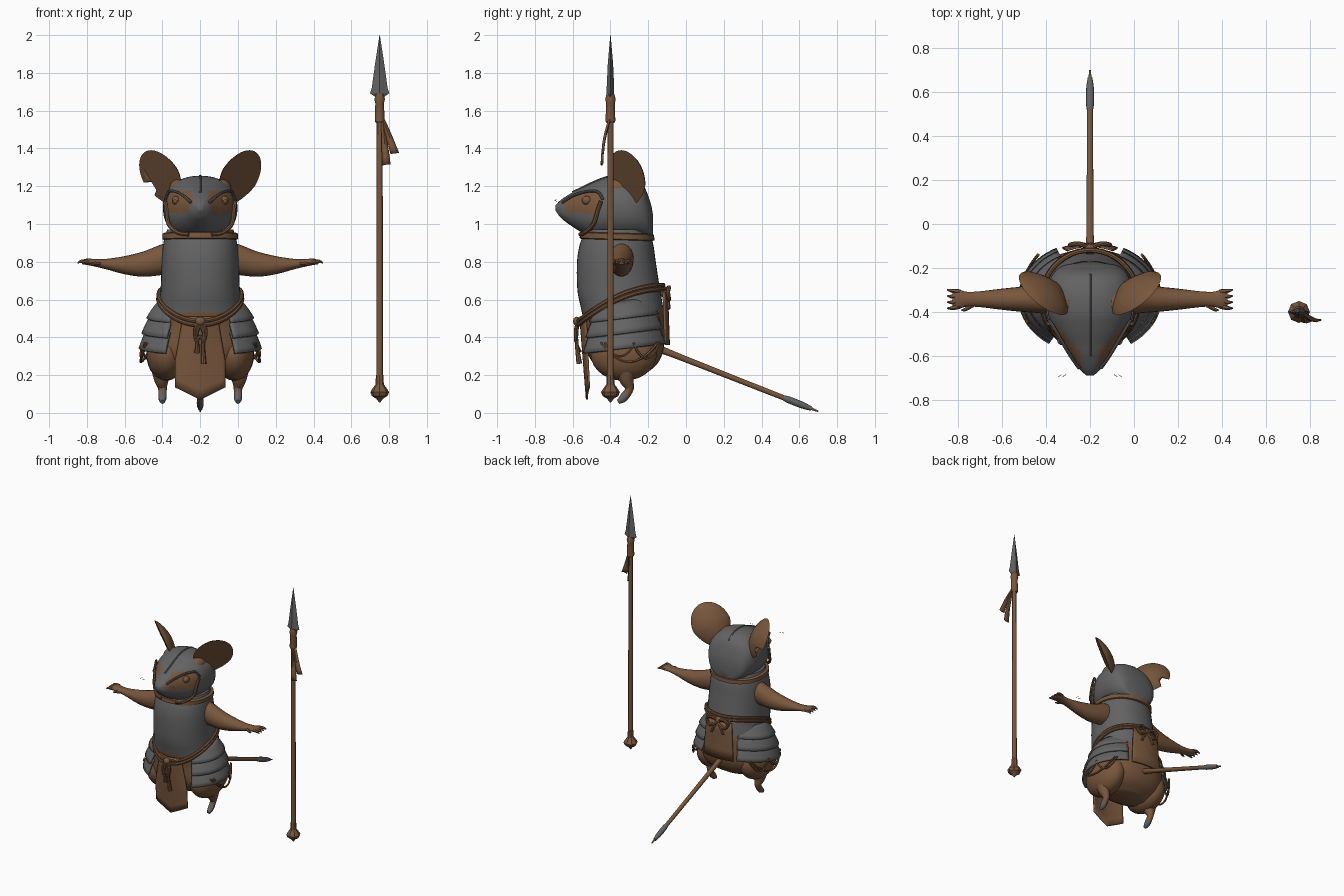
import bpy, bmesh, math
from mathutils import Vector

if "Cube" in bpy.data.objects:
    bpy.data.objects.remove(bpy.data.objects["Cube"])

CX = -0.2   # mirror plane of the figure


def mat(name, c):
    m = bpy.data.materials.new(name)
    m.diffuse_color = (*c, 1)
    m.use_nodes = True
    m.node_tree.nodes["Principled BSDF"].inputs["Base Color"].default_value = m.diffuse_color
    return m


GREY = mat("armor grey", (0.125, 0.125, 0.125))
BROWN = mat("leather brown", (0.19, 0.095, 0.046))


def add(name, bm, mats, angle=40, thick=0):
    bmesh.ops.recalc_face_normals(bm, faces=bm.faces)
    me = bpy.data.meshes.new(name)
    bm.to_mesh(me)
    bm.free()
    for m in mats:
        me.materials.append(m)
    me.shade_smooth()
    me.set_sharp_from_angle(angle=math.radians(angle))
    ob = bpy.data.objects.new(name, me)
    bpy.context.collection.objects.link(ob)
    if thick:
        s = ob.modifiers.new("thickness", 'SOLIDIFY')
        s.thickness = thick
        s.offset = 0
    return ob


def loft(name, rings, mats, closed=True, cap=True, rule=None, angle=40, thick=0):
    """Skin a list of point rings; rule(face centre) gives the material index."""
    bm = bmesh.new()
    vs = [[bm.verts.new(p) for p in r] for r in rings]
    n = len(vs[0])
    for a, b in zip(vs, vs[1:]):
        for i in range(n if closed else n - 1):
            j = (i + 1) % n
            bm.faces.new((a[i], a[j], b[j], b[i]))
    if closed and cap:
        bm.faces.new(vs[0])
        bm.faces.new(vs[-1])
    if rule:
        for f in bm.faces:
            f.material_index = rule(f.calc_center_median())
    return add(name, bm, mats, angle, thick)


def smooth(rows, k=5):
    """Catmull-Rom refinement of profile rows."""
    out = []
    for i in range(len(rows) - 1):
        p = [rows[max(0, min(len(rows) - 1, i + d))] for d in (-1, 0, 1, 2)]
        for s in range(k):
            t = s / k
            out.append(tuple(0.5 * (2 * b + (c - a) * t + (2 * a - 5 * b + 4 * c - d) * t * t
                                    + (3 * b - a - 3 * c + d) * t ** 3) for a, b, c, d in zip(*p)))
    return out + [rows[-1]]


def oval(rx, ry, n=32, e=2.0):
    pts = []
    for i in range(n):
        a = 2 * math.pi * i / n
        c, s = math.cos(a), math.sin(a)
        pts.append((rx * math.copysign(abs(c) ** (2 / e), c), ry * math.copysign(abs(s) ** (2 / e), s)))
    return pts


def tube(name, pts, radii, m, n=8, loop=False):
    """Round rod along a smoothed path."""
    pts = [Vector(p) for p in pts]
    if not isinstance(radii, (list, tuple)):
        radii = [radii] * len(pts)
    rows = smooth([(*p, r) for p, r in zip(pts, radii)], 4) if len(pts) > 2 else [(*p, r) for p, r in zip(pts, radii)]
    rings = []
    u = None
    for i, r in enumerate(rows):
        d = (Vector(rows[min(i + 1, len(rows) - 1)][:3]) - Vector(rows[max(i - 1, 0)][:3])).normalized()
        if u is None:
            u = d.orthogonal().normalized()
        u = (u - d * u.dot(d)).normalized()
        v = d.cross(u)
        rings.append([Vector(r[:3]) + u * a + v * b for a, b in oval(r[3], r[3], n)])
    return loft(name, rings, [m])


def ball(name, loc, r, m):
    rows = [(math.cos(t), math.sin(t)) for t in [math.pi * (i / 14 - 0.5) * 0.98 for i in range(15)]]
    return loft(name, [[(loc[0] + a * r[0], loc[1] + b * r[1], loc[2] + s * r[2]) for a, b in oval(c, c, 24)]
                       for c, s in rows], [m])


# Torso: armored chest above, brown hips below
body = smooth([(.20, .13, -.40, -.23), (.25, .23, -.48, -.16), (.33, .27, -.525, -.12), (.45, .25, -.535, -.115),
               (.55, .222, -.555, -.12), (.65, .21, -.575, -.137), (.8, .205, -.577, -.16),
               (.9, .195, -.56, -.175), (.97, .175, -.53, -.2)])
loft("torso", [[(CX + a, (f + b) / 2 + y, z) for a, y in oval(h, (b - f) / 2, 40, 2.2)] for z, h, f, b in body],
     [BROWN, GREY], rule=lambda c: int(c.z > 0.54))

# Helmeted head, with a brown face mask on each side of the snout
head = smooth([(-.69, .015, 1.07, 1.10), (-.66, .048, 1.03, 1.13), (-.6, .09, .985, 1.168), (-.55, .125, .955, 1.192),
               (-.48, .168, .925, 1.225), (-.40, .192, .915, 1.252), (-.30, .195, .915, 1.25),
               (-.23, .17, .92, 1.21), (-.19, .125, .925, 1.12), (-.175, .05, .94, 1.05)], 6)


def mask(c):
    x = abs(c.x - CX)
    top = min(1.175, 1.10 + (c.y + .69) * .65)
    return int(c.y < -.455 and 1.06 < c.z < top and x > (.04 if c.z > 1.1 else .06))


loft("helmet_head", [[(CX + a, y, (lo + hi) / 2 + b) for a, b in oval(h, (hi - lo) / 2, 64, 2.25)]
                     for y, h, lo, hi in head], [GREY, BROWN], rule=mask, angle=60)

# Raised seam along the helmet crown
tube("helmet_ridge", [(CX, y, hi - .002) for y, h, lo, hi in head[12:46:6]], .008, GREY)

# Neck collar strap
loft("collar", [[(CX + a, -.365 + b, z + b * -.03) for a, b in oval(rx, ry, 40, 2.2)]
                for z, rx, ry in ((.915, .19, .187), (.92, .2, .198), (.948, .2, .196), (.953, .19, .185))], [BROWN])

for s in (-1, 1):
    side = "left" if s < 0 else "right"

    def P(x, y, z):
        return (CX + s * x, y, z)

    # Face: eye, brow rim, cheek strap, whiskers
    ball(side + "_eye", P(.128, -.525, 1.125), (.022, .026, .024), BROWN)
    tube(side + "_brow_rim", [P(.05, -.655, 1.115), P(.085, -.605, 1.147), P(.125, -.54, 1.17),
                              P(.165, -.47, 1.172), P(.185, -.44, 1.13)], .008, GREY)
    tube(side + "_cheek_strap", [P(.186, -.45, 1.12), P(.178, -.468, 1.07), P(.168, -.49, 1.0),
                                 P(.12, -.535, .955), P(.06, -.56, .945)], .011, BROWN)
    for k in range(2):
        tube(side + "_whisker", [P(.11 + k * .02, -.685, 1.12 + k * .01), P(.125 + k * .02, -.695, 1.125)],
             .0015, BROWN, 4)

    # Cupped ear; the left one has a torn notch
    L, W, N = Vector((s * .5, 0, .85)), Vector((s * .62, .72, -.3)), Vector((s * .61, -.68, -.36))
    C = Vector(P(.19, -.3, 1.25))
    rings = []
    for i in range(1, 11):
        ring = []
        for j in range(48):
            a = 2 * math.pi * j / 48
            r = i / 10
            if s < 0 and 1.45 < a < 1.85:
                r *= .7
            taper = 1 - .25 * max(0, -math.cos(a))
            ring.append(C + L * (.16 * r * math.cos(a)) + W * (.13 * r * taper * math.sin(a)) + N * (.05 * r * r - .03))
        rings.append(ring)
    loft(side + "_ear", rings, [BROWN], thick=.016)
    ball(side + "_ear_base", P(.11, -.36, 1.185), (.055, .07, .055), BROWN)

    # Arm, hand and fingers
    arm = smooth([(.13, .062, .088, .822), (.2, .065, .082, .812), (.3, .058, .067, .788), (.4, .048, .048, .782),
                  (.5, .036, .027, .788), (.56, .034, .02, .795), (.6, .043, .017, .8), (.625, .03, .011, .798)])
    loft(side + "_arm", [[P(x, -.342 + a, z + b) for a, b in oval(ry, rz, 20)] for x, ry, rz, z in arm], [BROWN])
    for k in range(4):
        y = -.308 - k * .022
        tube(side + "_finger", [P(.59, y, .8), P(.625, y - .002 + (1.5 - k) * .004, .803),
                                P(.65, y + (1.5 - k) * .006, .794)], [.011, .010, .003], BROWN, 6)
    tube(side + "_thumb", [P(.53, -.365, .792), P(.565, -.388, .79), P(.585, -.392, .785)], [.012, .009, .003], BROWN, 6)

    # Thigh, shin and clawed foot
    ball(side + "_thigh", P(.18, -.33, .31), (.105, .175, .14), BROWN)
    tube(side + "_leg", [P(.2, -.32, .25), P(.205, -.315, .18), P(.2, -.30, .13), P(.2, -.32, .09)],
         [.07, .042, .024, .022], BROWN, 12)
    tube(side + "_foot", [P(.2, -.315, .10), P(.2, -.335, .075), P(.2, -.36, .058)], [.023, .021, .012], GREY, 10)

    # Three overlapping hip plates
    for k, (z0, z1, r0, r1) in enumerate(((.59, .50, .212, .28), (.525, .42, .25, .305), (.445, .34, .275, .32))):
        rings = []
        for t in (0, .25, .5, .75, 1):
            r = r0 + (r1 - r0) * t ** .8
            ring = []
            for j in range(25):
                a = math.radians(-62 + 117 * j / 24)
                y = -.335 - (r - .07) * math.sin(a)
                if k == 0 and t == 0:
                    y -= .03 * math.sin(a)
                ring.append(P(r * math.cos(a), y, z0 + (z1 - z0) * t + .12 * (y + .33)))
            rings.append(ring)
        loft(side + "_hip_plate", rings, [GREY], closed=False, thick=.014)

    # Rope swags hanging from the lowest plate
    for y0, y1, low in ((-.45, -.15, .27), (-.43, -.27, .30), (-.28, -.14, .29)):
        pts = [P(.315 - 2.2 * (y0 + (y1 - y0) * t + .33) ** 2, y0 + (y1 - y0) * t,
                 low + (.37 - low) * (2 * t - 1) ** 2) for t in [i / 8 for i in range(9)]]
        tube(side + "_rope_swag", pts, .007, BROWN, 6)

    # Belt bow on the back and loops at the front knot
    tube(side + "_back_bow", [P(.0, -.11, .635), P(.05, -.09, .665), P(.09, -.095, .64), P(.06, -.09, .60),
                              P(.0, -.1, .63)], .011, BROWN)
    tube(side + "_back_bow_end", [P(.0, -.105, .63), P(.03, -.095, .59), P(.05, -.092, .55)], .01, BROWN)
    tube(side + "_tassel", [P(0, -.575, .48), P(.02, -.58, .42), P(.015, -.578, .36), P(.018, -.565, .29 - s * .03)],
         [.012, .01, .010, .015], BROWN)
    tube(side + "_front_loop", [P(0, -.575, .48), P(.03, -.585, .44), P(.022, -.585, .38), P(0, -.58, .41)],
         .008, BROWN)

# Twin rope belt, dipping at the front
for dz, dr in ((0, 0), (.022, -.002)):
    pts = []
    for i in range(41):
        a = 2 * math.pi * i / 40
        f = math.cos(a)
        pts.append((CX + (.222 + dr) * math.sin(a), -.345 - (.227 + dr) * f, .605 - .095 * f - .045 * f * f + dz))
    tube("rope_belt", pts, .0115, BROWN)
ball("belt_knot", (CX, -.578, .485), (.026, .02, .024), BROWN)
ball("back_knot", (CX, -.115, .64), (.03, .025, .03), BROWN)

# Front apron with pointed hem, and the square back cloth
rows = []
for t in [i / 8 for i in range(9)]:
    row = []
    for u in [j / 10 - 1 for j in range(21)]:
        hem = .07 + .065 * abs(u)
        w = .09 + .042 * min(1, t * 1.6)
        row.append((CX + u * w, -.56 + .035 * t + .03 * u * u * (1 - t * .6), .51 + (hem - .51) * t))
    rows.append(row)
loft("front_apron", rows, [BROWN], closed=False, thick=.01)
loft("back_cloth", [[(CX + u * (.105 + .02 * t), -.1 + .01 * t - .02 * u * u, .64 - .28 * t)
                     for u in [j / 8 - 1 for j in range(17)]] for t in (0, .25, .5, .75, 1)],
     [BROWN], closed=False, thick=.01)

# Tail with a grey wrapped band near the tip
A, B = Vector((CX, -.17, .35)), Vector((CX, .70, .008))
tube("tail", [A, A.lerp(B, .1), A.lerp(B, .5), A.lerp(B, .85), B], [.028, .018, .015, .013, .004], BROWN, 12)
tube("tail_blade", [A.lerp(B, t) for t in (.78, .82, .9, .96)], [.012, .018, .018, .011], GREY, 10)

# Spear
SX, SY = .75, -.4


def turned(name, rows, m, n, angle=30):
    loft(name, [[(SX + a, SY + b, z) for a, b in oval(rx, ry, n)] for z, rx, ry in rows], [m], angle=angle)


turned("spear_shaft", [(.1, .018, .018), (.2, .017, .017), (1.6, .016, .016)], BROWN, 12)
turned("spear_pommel", [(.055, .003, .003), (.075, .018, .018), (.09, .042, .042), (.11, .05, .05), (.135, .034, .034),
                        (.15, .022, .022), (.20, .02, .02)], BROWN, 8)
turned("spear_socket", [(1.535, .02, .02), (1.545, .026, .026), (1.64, .023, .023), (1.66, .028, .028),
                        (1.69, .02, .02)], BROWN, 12)
turned("spear_blade", [(1.665, .012, .01), (1.692, .051, .02), (1.72, .042, .02), (1.85, .024, .014),
                       (2.0, .001, .001)], GREY, 4, 15)

# Ribbons tied below the spear head
for name, ex, ez, ey in (("long_ribbon", .785, 1.31, -.445), ("short_ribbon", .83, 1.37, -.44)):
    rows = []
    for t in [i / 6 for i in range(7)]:
        w = .008 + .014 * t
        x, z = .765 + (ex - .765) * t ** .9, 1.55 + (ez - 1.55) * t
        y = -.405 + (ey + .405) * math.sin(t * math.pi / 2)
        rows.append([(x - w, y, z), (x, y - .004, z + .004), (x + w, y + .004, z + .006)])
    loft(name, rows, [BROWN], closed=False, thick=.006)
